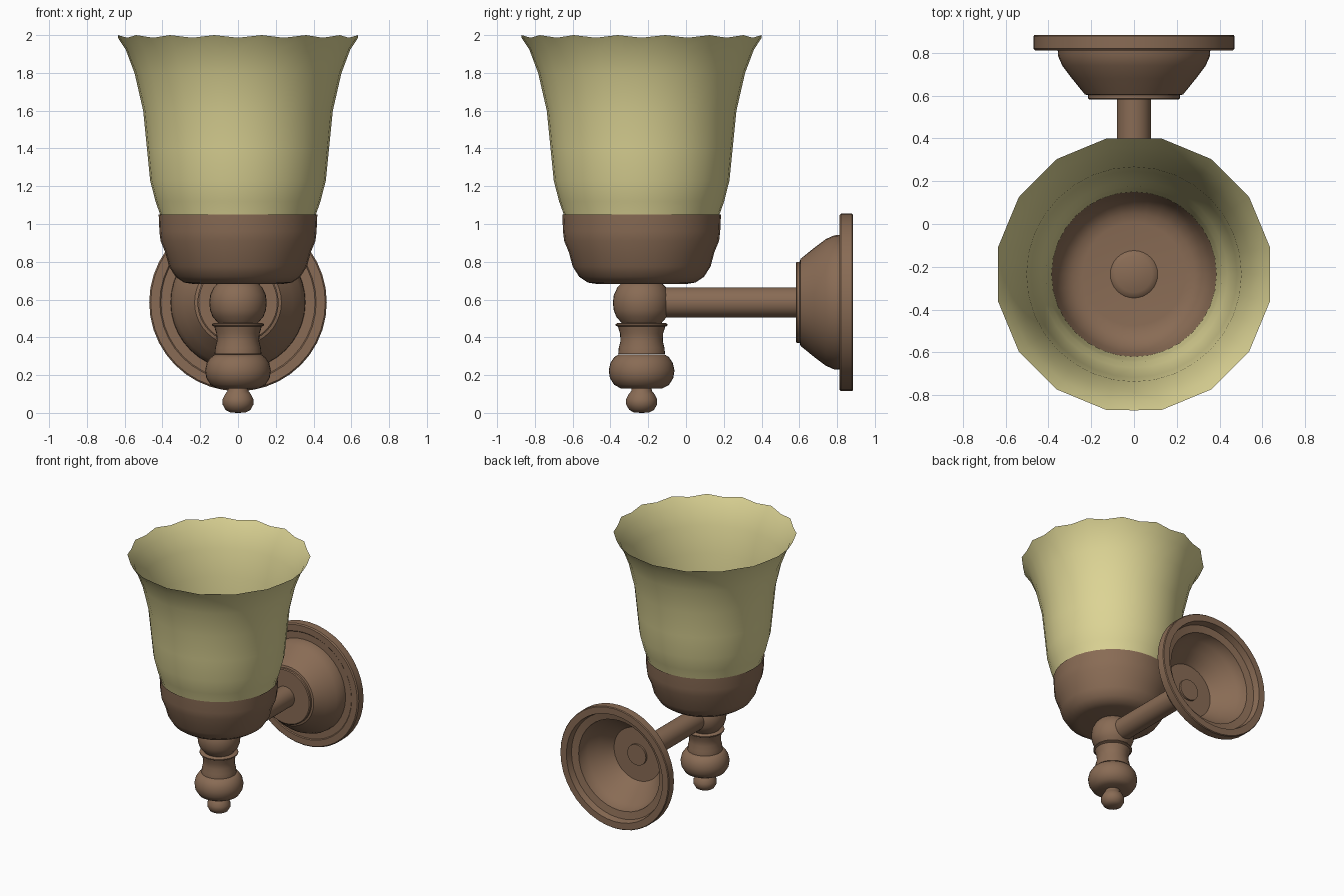
import bpy, bmesh, math
from mathutils import Matrix

if "Cube" in bpy.data.objects:
    bpy.data.objects.remove(bpy.data.objects["Cube"])

AXIS_Y = -0.235   # vertical lamp axis
ARM_Z = 0.585     # height of arm and wall plate


def material(name, rgb):
    m = bpy.data.materials.new(name)
    m.diffuse_color = (*rgb, 1)
    m.use_nodes = True
    m.node_tree.nodes["Principled BSDF"].inputs["Base Color"].default_value = m.diffuse_color
    return m


BRONZE = material("bronze brown", (0.25, 0.148, 0.09))
GLASS = material("pale yellow glass", (0.72, 0.66, 0.30))


def lathe(name, profile, mat, matrix, segs=32, ripple=None, angle=35):
    """Revolve (radius, height) points; radius 0 collapses to a pole."""
    bm = bmesh.new()
    rings = []
    for k, (r, h) in enumerate(profile):
        if r == 0:
            rings.append([bm.verts.new((0, 0, h))] * segs)
            continue
        ring = []
        for i in range(segs):
            a = 2 * math.pi * i / segs
            rr, hh = ripple(k, i, r, h) if ripple else (r, h)
            ring.append(bm.verts.new((rr * math.cos(a), rr * math.sin(a), hh)))
        rings.append(ring)
    for lo, hi in zip(rings, rings[1:]):
        for i in range(segs):
            j = (i + 1) % segs
            quad = list(dict.fromkeys((lo[i], lo[j], hi[j], hi[i])))
            bm.faces.new(quad)
    bm.transform(matrix)
    me = bpy.data.meshes.new(name)
    bm.to_mesh(me)
    bm.free()
    me.materials.append(mat)
    ob = bpy.data.objects.new(name, me)
    bpy.context.collection.objects.link(ob)
    bpy.ops.object.select_all(action='DESELECT')
    ob.select_set(True)
    bpy.context.view_layer.objects.active = ob
    bpy.ops.object.shade_smooth_by_angle(angle=math.radians(angle))
    return ob


UPRIGHT = Matrix.Translation((0, AXIS_Y, 0))
TO_WALL = Matrix.Translation((0, 0, ARM_Z)) @ Matrix.Rotation(-math.pi / 2, 4, 'X')

# Flared glass shade: open shell with a 16-point scalloped rim
shade_profile = [(0.385, 0.86), (0.40, 0.98), (0.412, 1.05), (0.437, 1.12), (0.465, 1.23),
                 (0.482, 1.40), (0.502, 1.60), (0.548, 1.80), (0.60, 1.93), (0.648, 2.0)]


def scallop(k, i, r, h):
    if i % 2 == 0:   # dips lie on the chord between the rim points
        t = {9: 1.0, 8: 0.5}.get(k, 0)
        return r * (1 - 0.019 * t), h - 0.014 * t
    return r, h


lathe("glass_shade", shade_profile, GLASS, UPRIGHT, ripple=scallop, angle=60)

# Cup holding the shade
lathe("shade_cup", [(0, 0.683), (0.24, 0.683), (0.285, 0.69), (0.33, 0.72), (0.365, 0.775),
                    (0.385, 0.85), (0.41, 0.91), (0.416, 0.96), (0.42, 1.05)],
      BRONZE, UPRIGHT, angle=40)

# Ball joint, poking slightly through the cup floor
lathe("ball_joint", [(0, 0.475), (0.105, 0.475), (0.135, 0.51), (0.148, 0.545), (0.152, 0.585),
                     (0.147, 0.625), (0.128, 0.665), (0.108, 0.686), (0.085, 0.70), (0, 0.70)],
      BRONZE, UPRIGHT)

# Thin collar and waisted neck
lathe("collar", [(0, 0.457), (0.128, 0.457), (0.137, 0.463), (0.137, 0.47), (0.128, 0.476),
                 (0, 0.476)], BRONZE, UPRIGHT)
lathe("neck", [(0, 0.311), (0.124, 0.311), (0.121, 0.345), (0.112, 0.38), (0.114, 0.42),
               (0.122, 0.445), (0.125, 0.458), (0, 0.458)], BRONZE, UPRIGHT)

# Turned bulb and finial
lathe("bulb_turning", [(0, 0.13), (0.11, 0.13), (0.145, 0.148), (0.168, 0.185), (0.174, 0.225),
                       (0.165, 0.265), (0.145, 0.295), (0.124, 0.308), (0, 0.308)],
      BRONZE, UPRIGHT)
lathe("finial", [(0, 0), (0.04, 0.002), (0.066, 0.016), (0.082, 0.045), (0.082, 0.072),
                 (0.068, 0.10), (0.055, 0.115), (0.052, 0.135), (0, 0.135)],
      BRONZE, UPRIGHT)

# Horizontal arm; its end shows inside the hollow plate
lathe("arm", [(0, AXIS_Y), (0.08, AXIS_Y), (0.08, 0.61), (0, 0.61)], BRONZE, TO_WALL)

# Wall plate: hollow dish with a thick rim, open at the back
lathe("wall_plate", [(0, 0.582), (0.208, 0.582), (0.215, 0.587), (0.215, 0.602), (0.23, 0.606),
                     (0.29, 0.68), (0.335, 0.74), (0.355, 0.785), (0.357, 0.818), (0.408, 0.818),
                     (0.414, 0.812), (0.462, 0.812), (0.47, 0.82), (0.47, 0.878), (0.465, 0.884),
                     (0.415, 0.884), (0.405, 0.835), (0.35, 0.825), (0.345, 0.79), (0.325, 0.75),
                     (0.28, 0.69), (0.215, 0.61), (0.205, 0.595), (0, 0.595)],
      BRONZE, TO_WALL, segs=40)
